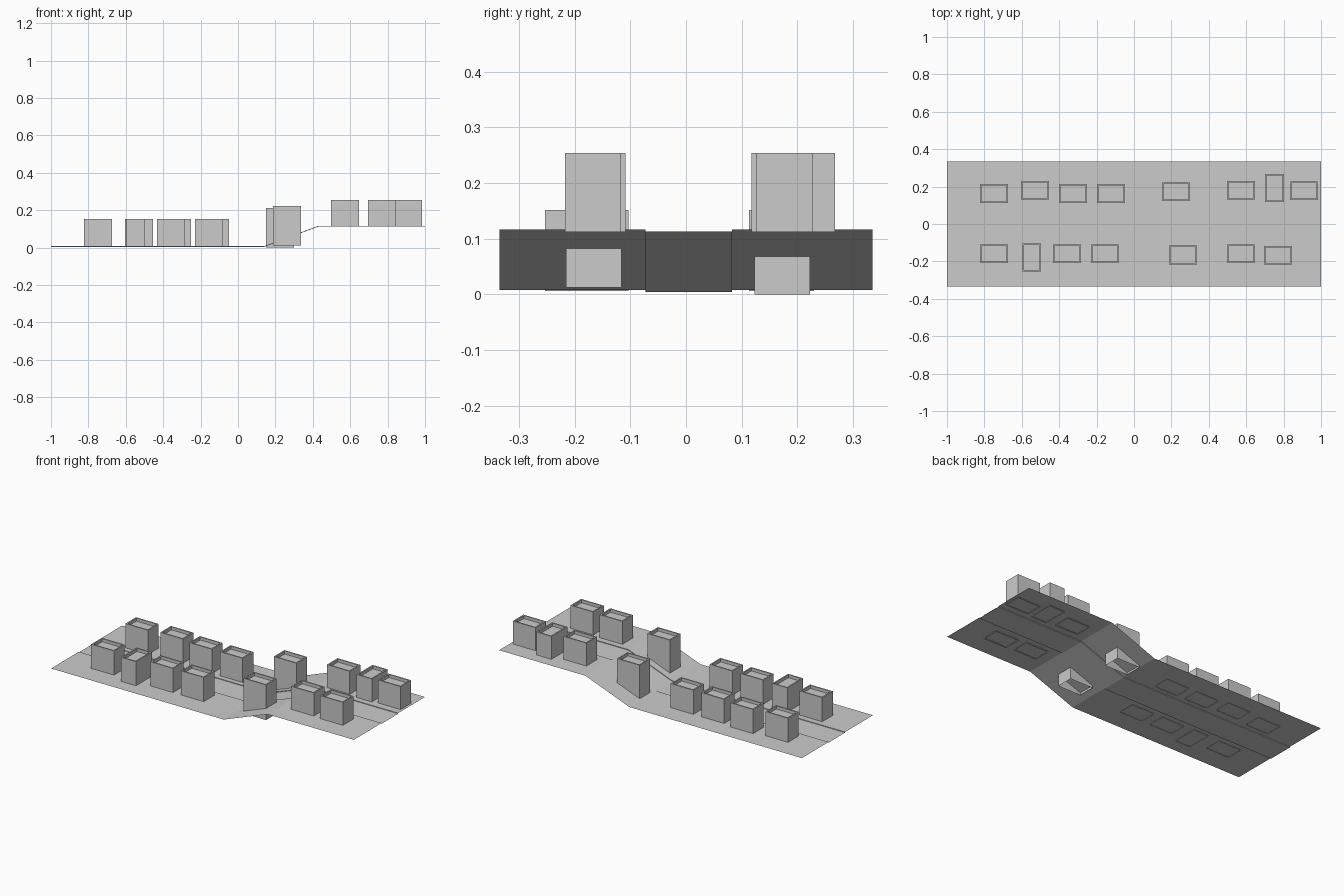
import bpy, bmesh

if "Cube" in bpy.data.objects:
    bpy.data.objects.remove(bpy.data.objects["Cube"])

def make_object(name, bm):
    bmesh.ops.recalc_face_normals(bm, faces=bm.faces)
    mesh = bpy.data.meshes.new(name)
    bm.to_mesh(mesh)
    bm.free()
    ob = bpy.data.objects.new(name, mesh)
    bpy.context.collection.objects.link(ob)
    return ob

# Ground strip: flat, ramp, raised flat (x, z)
PATH = [(-1, 0.0), (0.14, 0.0), (0.43, 0.109), (1, 0.109)]

def strip(name, section):
    """Sweep a cross-section of (y, z) points along the ground path."""
    bm = bmesh.new()
    rows = [[bm.verts.new((x, y, z + dz)) for y, dz in section] for x, z in PATH]
    for a, b in zip(rows, rows[1:]):
        for i in range(len(section) - 1):
            bm.faces.new((a[i], b[i], b[i + 1], a[i + 1]))
    ob = make_object(name, bm)
    # single sheet faces upward
    if ob.data.polygons[0].normal.z < 0:
        ob.data.flip_normals()

# Terrain with a sunken road between two curbs
strip("street_ground", [(-0.335, 0.008), (-0.073, 0.008), (-0.073, 0.004),
                        (0.083, 0.004), (0.083, 0.008), (0.335, 0.008)])

def building(name, x0, y0, sx, sy, z0, z1, rim=0.008, recess=0.018):
    """Open-bottomed block with a parapet around a sunken roof."""
    bm = bmesh.new()
    x1, y1 = x0 + sx, y0 + sy
    loops = []
    for inset, z in ((0, z0), (0, z1), (rim, z1), (rim, z1 - recess)):
        a, b, c, d = x0 + inset, y0 + inset, x1 - inset, y1 - inset
        loops.append([bm.verts.new(p) for p in ((a, b, z), (c, b, z), (c, d, z), (a, d, z))])
    for lo, hi in zip(loops, loops[1:]):
        for i in range(4):
            j = (i + 1) % 4
            bm.faces.new((lo[i], lo[j], hi[j], hi[i]))
    bm.faces.new(loops[-1])
    make_object(name, bm)

L, S = 0.15, 0.1                       # long and short sides
LOW, HIGH = (0.006, 0.152), (0.112, 0.254)

# Corner x, corner y, turned sideways, height range
back_row = [(-0.823, 0.113, 0, LOW), (-0.604, 0.13, 0, LOW), (-0.401, 0.113, 0, LOW),
            (-0.198, 0.113, 0, LOW), (0.15, 0.123, 0, (0.0, 0.212)),
            (0.497, 0.13, 0, HIGH), (0.701, 0.118, 1, HIGH), (0.835, 0.127, 0, HIGH)]
front_row = [(-0.823, -0.209, 0, LOW), (-0.597, -0.253, 1, LOW), (-0.433, -0.209, 0, LOW),
             (-0.23, -0.209, 0, LOW), (0.187, -0.216, 0, (0.012, 0.222)),
             (0.497, -0.209, 0, HIGH), (0.695, -0.217, 0, HIGH)]

for label, row in (("back_building", back_row), ("front_building", front_row)):
    for n, (x, y, turned, (z0, z1)) in enumerate(row, 1):
        sx, sy = (S, L) if turned else (L, S)
        building(f"{label}_{n}", x, y, sx, sy, z0, z1)
